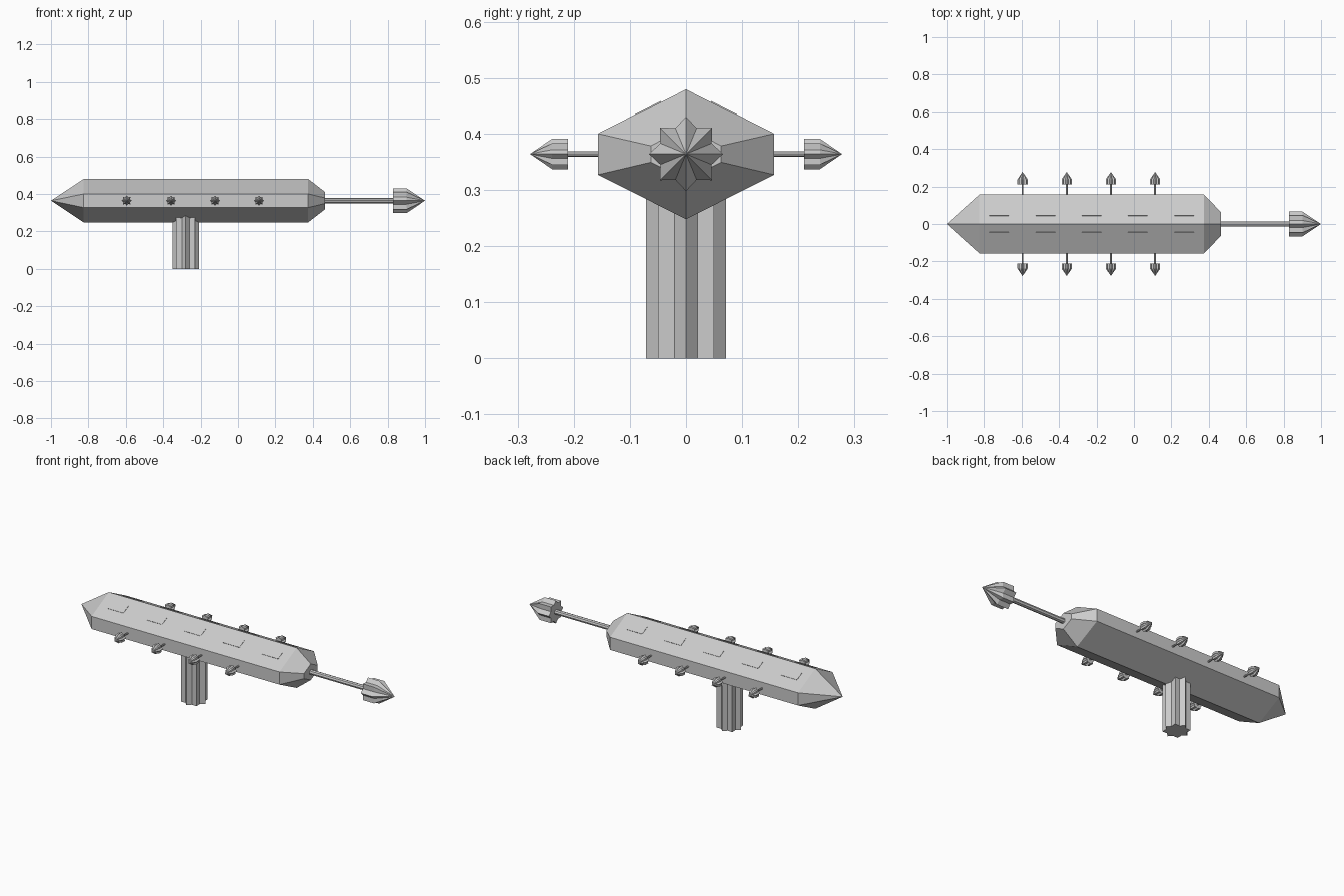
import bpy
from math import cos, sin, pi, atan2
from mathutils import Matrix, Vector

cube = bpy.data.objects.get("Cube")
if cube:
    bpy.data.objects.remove(cube)

grey = bpy.data.materials.new("plain grey")
grey.use_nodes = True
colour = (0.6, 0.6, 0.6, 1)
grey.diffuse_color = colour
grey.node_tree.nodes["Principled BSDF"].inputs["Base Color"].default_value = colour

AXIS_Z = 0.364  # height of the hull centre line


def loft(name, rings, matrix=Matrix()):
    """Skin rings of points; a ring with one point closes to a tip."""
    verts, faces, starts = [], [], []
    for ring in rings:
        starts.append(len(verts))
        verts += [matrix @ Vector(p) for p in ring]
    n = len(rings[0])
    for k in range(len(rings) - 1):
        a, b = starts[k], starts[k + 1]
        for i in range(n):
            j = (i + 1) % n
            if len(rings[k + 1]) == 1:
                faces.append((a + i, a + j, b))
            else:
                faces.append((a + i, a + j, b + j, b + i))
    faces.append(tuple(reversed(range(n))))
    if len(rings[-1]) > 1:
        faces.append(tuple(range(starts[-1], starts[-1] + n)))
    mesh = bpy.data.meshes.new(name)
    mesh.from_pydata(verts, [], faces)
    mesh.materials.append(grey)
    obj = bpy.data.objects.new(name, mesh)
    bpy.context.collection.objects.link(obj)
    return obj


def star(radius, z, inner=0.75):
    """Eight-pointed star ring in the local xy plane."""
    return [(radius * (inner if i % 2 else 1) * cos(i * pi / 8),
             radius * (inner if i % 2 else 1) * sin(i * pi / 8), z)
            for i in range(16)]


def circle(radius, z):
    return [(radius * cos(i * pi / 4), radius * sin(i * pi / 4), z) for i in range(8)]


def spear(name, matrix, rod_radius, head_radius, start, head, tip):
    """Thin rod ending in a fluted, pointed head, along local z."""
    shoulder = head + 0.42 * (tip - head)
    loft(name + "_rod", [circle(rod_radius, start), circle(rod_radius, head + 0.01)], matrix)
    loft(name + "_head", [star(head_radius, head), star(head_radius, shoulder),
                          [(0, 0, tip)]], matrix)


# Hull: six-sided bar, pointed at one end and blunt at the other
section = [(0, 0.116), (-0.157, 0.036), (-0.157, -0.037),
           (0, -0.116), (0.157, -0.037), (0.157, 0.036)]


def hull_ring(x, scale):
    return [(x, y * scale, AXIS_Z + z * scale) for y, z in section]


hull = loft("hull", [hull_ring(0.465, 0.4), hull_ring(0.375, 1),
                     hull_ring(-0.825, 1), [(-1, 0, AXIS_Z)]])
# Make the hull faces point outwards
hull.data.flip_normals()
hull.data.update()
if hull.data.polygons[0].normal.x < 0:
    hull.data.flip_normals()

# Nose spear
spear("nose", Matrix.Translation((0, 0, AXIS_Z)) @ Matrix.Rotation(pi / 2, 4, 'Y'),
      0.014, 0.066, 0.44, 0.83, 1.0)

# Side spears, four on each flank
for side, label in ((-1, "front"), (1, "back")):
    for i in range(4):
        x = -0.595 + 0.236 * i
        turn = Matrix.Rotation(-side * pi / 2, 4, 'X')
        spear(f"{label}_spike_{i + 1}", Matrix.Translation((x, 0, AXIS_Z)) @ turn,
              0.005, 0.027, 0.14, 0.21, 0.278)

# Fluted support post
loft("support_post", [star(0.071, 0), star(0.071, 0.32)],
     Matrix.Translation((-0.28, 0, 0)))

# Thin roof panels lying on both upper slopes
slope = atan2(0.08, 0.157)
for side, label in ((-1, "front"), (1, "back")):
    for i in range(5):
        y = 0.067
        spot = (-0.72 + 0.247 * i, side * y, AXIS_Z + 0.116 - y * 0.08 / 0.157)
        lie = Matrix.Translation(spot) @ Matrix.Rotation(-side * slope, 4, 'X')
        rings = [[(-0.052, -0.026, z), (0.052, -0.026, z), (0.052, 0.026, z),
                  (-0.052, 0.026, z)] for z in (-0.002, 0.002)]
        loft(f"{label}_roof_panel_{i + 1}", rings, lie)
